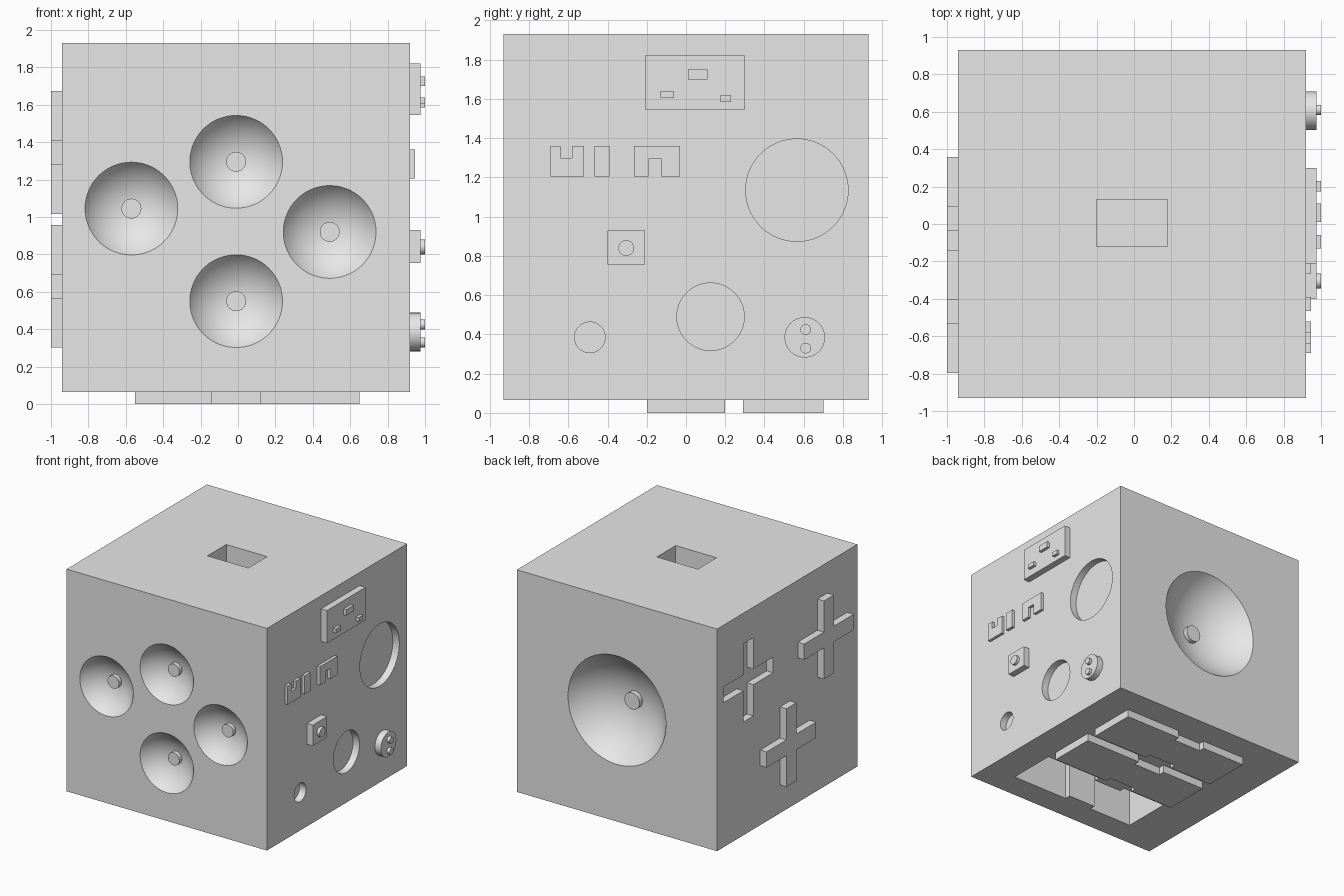
import bpy, bmesh
from math import cos, sin, tau
from mathutils import Vector

if "Cube" in bpy.data.objects:
    bpy.data.objects.remove(bpy.data.objects["Cube"])

grey = bpy.data.materials.new("light_grey")
grey.use_nodes = True
colour = (0.8, 0.8, 0.8, 1)
grey.diffuse_color = colour
grey.node_tree.nodes["Principled BSDF"].inputs["Base Color"].default_value = colour

# Body faces
LEFT, RIGHT, FRONT, BACK, BOTTOM, TOP = -0.94, 0.92, -0.93, 0.93, 0.065, 1.93


def make(name, bm):
    bmesh.ops.recalc_face_normals(bm, faces=bm.faces)
    mesh = bpy.data.meshes.new(name)
    bm.to_mesh(mesh)
    bm.free()
    mesh.materials.append(grey)
    obj = bpy.data.objects.new(name, mesh)
    bpy.context.collection.objects.link(obj)
    return obj


def smooth(obj):
    bpy.ops.object.select_all(action="DESELECT")
    obj.select_set(True)
    bpy.context.view_layer.objects.active = obj
    bpy.ops.object.shade_smooth_by_angle()


# Outlines in the plane of a face
def rect(u0, u1, v0, v1):
    return [(u0, v0), (u1, v0), (u1, v1), (u0, v1)]


def circle(u, v, r, n=64):
    return [(u + r * cos(tau * i / n), v + r * sin(tau * i / n)) for i in range(n)]


def cross(u, v, arm=0.328, half=0.066):
    quarter = [(half, half), (half, arm), (-half, arm)]
    points = []
    for turn in range(4):
        for a, b in quarter:
            for _ in range(turn):
                a, b = -b, a
            points.append((u + a, v + b))
    return list(dict.fromkeys(points))


def notched(u0, u1, v0, v1, n0, n1, top, depth):
    """Block with a slot cut into its top or bottom edge."""
    pts = [(u0, 0), (u1, 0), (u1, 1), (n1, 1), (n1, depth), (n0, depth), (n0, 1), (u0, 1)]
    return [(u, v0 + (v1 - v0) * t if top else v1 - (v1 - v0) * t) for u, t in pts]


def waisted(v0, v1, u0=-0.55, u1=0.65, w0=-0.14, w1=0.12, n=0.05):
    """Long slab narrowed in the middle."""
    return [(u0, v0), (w0, v0), (w0, v0 + n), (w1, v0 + n), (w1, v0), (u1, v0),
            (u1, v1), (w1, v1), (w1, v1 - n), (w0, v1 - n), (w0, v1), (u0, v1)]


def prism(name, outline, axis, a, b):
    place = {"x": lambda u, v: (a, u, v), "y": lambda u, v: (u, a, v),
             "z": lambda u, v: (u, v, a)}[axis]
    step = Vector([(b - a) * (axis == k) for k in "xyz"])
    bm = bmesh.new()
    face = bm.faces.new([bm.verts.new(place(u, v)) for u, v in outline])
    ext = bmesh.ops.extrude_face_region(bm, geom=[face], use_keep_orig=True)
    bmesh.ops.translate(bm, vec=step,
                        verts=[g for g in ext["geom"] if isinstance(g, bmesh.types.BMVert)])
    return make(name, bm)


body = prism("body", rect(LEFT, RIGHT, FRONT, BACK), "z", BOTTOM, TOP)


def cut(cutter):
    cutter.hide_render = True
    mod = body.modifiers.new("cut", "BOOLEAN")
    mod.operation, mod.solver, mod.object = "DIFFERENCE", "EXACT", cutter
    bpy.ops.object.select_all(action="DESELECT")
    bpy.context.view_layer.objects.active = body
    body.select_set(True)
    bpy.ops.object.modifier_apply(modifier=mod.name)
    bpy.data.objects.remove(cutter)


# Round dishes with a centre peg, on the front and back
def dish(name, x, z, r, depth, peg_r, peg_len, face, inward):
    radius = (r * r + depth * depth) / (2 * depth)
    bm = bmesh.new()
    bmesh.ops.create_uvsphere(bm, u_segments=72, v_segments=48, radius=radius)
    bmesh.ops.translate(bm, verts=bm.verts, vec=(x, face + inward * (depth - radius), z))
    cut(make(name + "_cutter", bm))
    peg = prism(name + "_peg", circle(x, z, peg_r, 32), "y",
                face + inward * (depth + 0.01), face + inward * (depth - peg_len))
    smooth(peg)


for i, (x, z) in enumerate([(-0.57, 1.045), (-0.01, 1.295), (0.49, 0.92), (-0.01, 0.55)]):
    dish(f"front_dish_{i + 1}", x, z, 0.248, 0.13, 0.053, 0.04, FRONT, 1)
dish("back_dish", -0.01, 1.0, 0.455, 0.245, 0.07, 0.045, BACK, -1)

# Openings and recesses
DEEP, SHALLOW, OUT = 0.5, 0.06, 0.1
cut(prism("top_slot", rect(-0.2, 0.18, -0.12, 0.13), "z", TOP - DEEP, TOP + OUT))
cut(prism("bottom_bay", waisted(-0.71, -0.29), "z", BOTTOM - OUT, BOTTOM + DEEP))
cut(prism("left_cross_recess", cross(0.515, 1.345), "x", LEFT - OUT, LEFT + SHALLOW))
for y, z, r in [(0.565, 1.135), (0.125, 0.49), (-0.49, 0.385)] and \
        [(0.565, 1.135, 0.261), (0.125, 0.49, 0.172), (-0.49, 0.385, 0.078)]:
    cut(prism("round_recess", circle(y, z, r), "x", RIGHT - SHALLOW, RIGHT + OUT))
smooth(body)

# Raised crosses on the left
prism("upper_cross", cross(-0.468, 1.345), "x", LEFT, -1)
prism("lower_cross", cross(0.03, 0.63), "x", LEFT, -1)

# Slabs underneath
prism("middle_slab", waisted(-0.2, 0.2), "z", 0, BOTTOM)
prism("rear_slab", waisted(0.29, 0.7), "z", 0, BOTTOM)

# Raised fittings on the right
LOW, MID, HIGH = 0.945, 0.975, 1.0
prism("control_panel", rect(-0.21, 0.3, 1.545, 1.82), "x", RIGHT, MID)
for i, r in enumerate([(0.01, 0.11, 1.7, 1.75), (-0.13, -0.06, 1.605, 1.64),
                       (0.175, 0.23, 1.585, 1.62)]):
    prism(f"panel_button_{i + 1}", rect(*r), "x", MID, HIGH)
prism("notched_block_up", notched(-0.69, -0.52, 1.205, 1.36, -0.64, -0.58, True, 0.6),
      "x", RIGHT, LOW)
prism("plain_block", rect(-0.465, -0.39, 1.205, 1.36), "x", RIGHT, LOW)
prism("notched_block_down", notched(-0.265, -0.03, 1.205, 1.36, -0.19, -0.125, False, 0.43),
      "x", RIGHT, LOW)
prism("square_plate", rect(-0.4, -0.21, 0.755, 0.93), "x", RIGHT, MID)
smooth(prism("plate_knob", circle(-0.305, 0.84, 0.04, 32), "x", MID, HIGH))
smooth(prism("round_plug", circle(0.605, 0.385, 0.103), "x", RIGHT, MID))
for side, z in [("upper", 0.425), ("lower", 0.33)]:
    smooth(prism(side + "_plug_pin", circle(0.61, z, 0.027, 32), "x", MID, HIGH))
